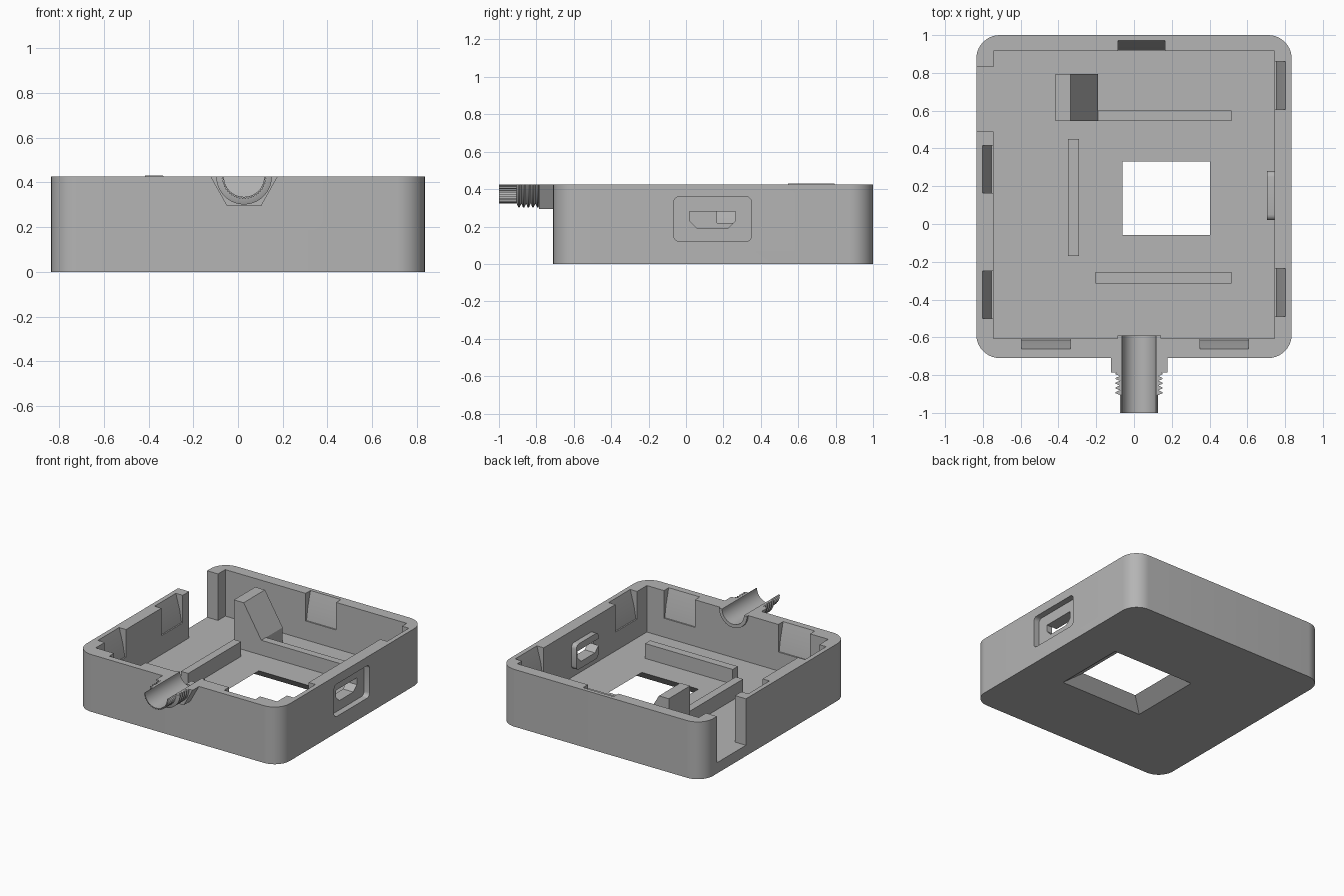
import bpy, bmesh, math

if "Cube" in bpy.data.objects:
    bpy.data.objects.remove(bpy.data.objects["Cube"])

grey = bpy.data.materials.new("plain_grey")
grey.diffuse_color = (0.46, 0.46, 0.46, 1)
grey.use_nodes = True
grey.node_tree.nodes["Principled BSDF"].inputs["Base Color"].default_value = grey.diffuse_color

TOP, FLOOR = 0.425, 0.08      # rim height, floor thickness
CX, BORE = 0.027, 0.09        # connector axis and bore radius
MAP = {'x': lambda a, b, h: (h, a, b),
       'y': lambda a, b, h: (a, h, b),
       'z': lambda a, b, h: (a, b, h)}


def make(name, bm):
    bmesh.ops.recalc_face_normals(bm, faces=bm.faces)
    me = bpy.data.meshes.new(name)
    bm.to_mesh(me)
    bm.free()
    me.materials.append(grey)
    ob = bpy.data.objects.new(name, me)
    bpy.context.collection.objects.link(ob)
    return ob


def prism(name, pts, axis, lo, hi, end_pts=None):
    """Extrude a 2D outline along an axis, optionally to a second outline."""
    bm = bmesh.new()
    f = MAP[axis]
    a = [bm.verts.new(f(u, v, lo)) for u, v in pts]
    b = [bm.verts.new(f(u, v, hi)) for u, v in (end_pts or pts)]
    n = len(a)
    bm.faces.new(a)
    bm.faces.new(b)
    for i in range(n):
        bm.faces.new((a[i], a[(i + 1) % n], b[(i + 1) % n], b[i]))
    return make(name, bm)


def rect(u0, u1, v0, v1, r=0, seg=10):
    if not r:
        return [(u0, v0), (u1, v0), (u1, v1), (u0, v1)]
    pts = []
    for k, (u, v) in enumerate([(u1 - r, v1 - r), (u0 + r, v1 - r),
                                (u0 + r, v0 + r), (u1 - r, v0 + r)]):
        for i in range(seg + 1):
            t = math.pi / 2 * (k + i / seg)
            pts.append((u + r * math.cos(t), v + r * math.sin(t)))
    return pts


def arc(r, seg=28):
    """Lower half circle around the connector axis, left to right."""
    return [(CX + r * math.cos(math.pi * (1 + i / seg)),
             TOP + r * math.sin(math.pi * (1 + i / seg))) for i in range(seg + 1)]


def half_lathe(name, profile, seg=28):
    """Sweep a closed (radius, y) outline through the lower half turn."""
    bm = bmesh.new()
    rings = []
    for i in range(seg + 1):
        t = math.pi * (1 + i / seg)
        rings.append([bm.verts.new((CX + r * math.cos(t), y, TOP + r * math.sin(t)))
                      for r, y in profile])
    n = len(profile)
    for p, q in zip(rings, rings[1:]):
        for j in range(n):
            k = (j + 1) % n
            bm.faces.new((p[j], p[k], q[k], q[j]))
    bm.faces.new(rings[0])
    bm.faces.new(rings[-1])
    return make(name, bm)


def combine(ob, tool, op='DIFFERENCE'):
    m = ob.modifiers.new("combine", 'BOOLEAN')
    m.operation, m.object, m.solver = op, tool, 'EXACT'
    bpy.context.view_layer.objects.active = ob
    bpy.ops.object.modifier_apply(modifier=m.name)
    bpy.data.objects.remove(tool, do_unlink=True)


# Case shell: rounded block, hollowed from above
case = prism("case_shell", rect(-0.835, 0.835, -0.71, 1.0, 0.125), 'z', 0, TOP)
combine(case, prism("cavity", rect(-0.745, 0.745, -0.605, 0.915), 'z', FLOOR, 0.6))

# Raised pad behind the port
combine(case, prism("port_pad", rect(0.02, 0.28, 0.14, 0.33, 0.03, 4), 'x', 0.705, 0.76), 'UNION')

# Side gap in the left wall
combine(case, prism("side_gap", rect(-0.95, -0.70, 0.49, 0.83), 'z', FLOOR, 0.6))

# Tapered floor window, wider underneath
combine(case, prism("floor_window", rect(-0.185, 0.545, -0.155, 0.435), 'z', -0.02, 0.10,
                    rect(-0.035, 0.375, -0.04, 0.31)))

# Port: shallow outer recess and chamfered slot
combine(case, prism("port_recess", rect(-0.065, 0.35, 0.12, 0.36, 0.03, 5), 'x', 0.79, 0.95))
slot = [(0.02, 0.28), (0.265, 0.28), (0.265, 0.23), (0.225, 0.19), (0.06, 0.19), (0.02, 0.23)]
combine(case, prism("port_slot", slot, 'x', 0.6, 0.95))

# Sloped clip pockets in the top of each wall: axis along wall, wall position, side, extents
for axis, w, s, lo, hi in [('y', -0.745, -1, 0.165, 0.415), ('y', -0.745, -1, -0.50, -0.25),
                           ('y', 0.745, 1, 0.605, 0.86), ('y', 0.745, 1, -0.49, -0.235),
                           ('x', 0.915, 1, -0.085, 0.165),
                           ('x', -0.605, -1, -0.595, -0.335), ('x', -0.605, -1, 0.35, 0.605)]:
    outline = [(w - s * 0.05, 0.22), (w + s * 0.01, 0.22), (w + s * 0.025, 0.31),
               (w + s * 0.063, 0.45), (w - s * 0.05, 0.45)]
    combine(case, prism("clip_pocket", outline, axis, lo, hi))

# Connector channel through the front wall
channel = arc(BORE) + [(CX + BORE, 0.6), (CX - BORE, 0.6)]
combine(case, prism("channel", channel, 'y', -0.9, -0.5))

# Floor ribs
prism("left_rib", rect(-0.35, -0.29, -0.17, 0.45), 'z', FLOOR - 0.01, 0.19)
prism("front_rib", rect(-0.205, 0.515, -0.315, -0.255), 'z', FLOOR - 0.01, 0.19)
prism("back_rib", rect(-0.20, 0.515, 0.545, 0.60), 'z', FLOOR - 0.01, 0.19)

# Support post with a sloped side
prism("support_post", [(-0.415, FLOOR - 0.01), (-0.19, FLOOR - 0.01), (-0.19, 0.19),
                       (-0.335, 0.43), (-0.415, 0.43)], 'y', 0.545, 0.795)

# Half hexagonal nut against the front wall
nut = [(CX - 0.15, TOP)] + arc(BORE) + [(CX + 0.15, TOP), (CX + 0.077, 0.295), (CX - 0.077, 0.295)]
prism("connector_nut", nut, 'y', -0.785, -0.70)

# Collar inside the front wall
half_lathe("inner_collar", [(BORE, -0.62), (BORE, -0.59), (0.115, -0.59), (0.115, -0.62)])

# Threaded half tube
thread = [(BORE, -0.78)] + [(BORE, -0.905)]
for i in range(5):
    y = -0.905 + i * 0.025
    thread += [(0.102, y), (0.124, y + 0.009), (0.124, y + 0.015)]
half_lathe("connector_thread", thread + [(0.102, -0.78)])

# Knurled half tube end
teeth = 48
outer = [(CX + r * math.cos(t), TOP + r * math.sin(t)) for r, t in
         (((0.101 if i % 2 else 0.094), math.pi * (2 - i / teeth)) for i in range(teeth + 1))]
prism("connector_end", arc(BORE) + outer, 'y', -1.0, -0.90)

# Smooth the curved surfaces, keep hard edges
for ob in bpy.context.scene.objects:
    ob.select_set(True)
    bpy.context.view_layer.objects.active = ob
bpy.ops.object.shade_smooth_by_angle(angle=math.radians(25))
